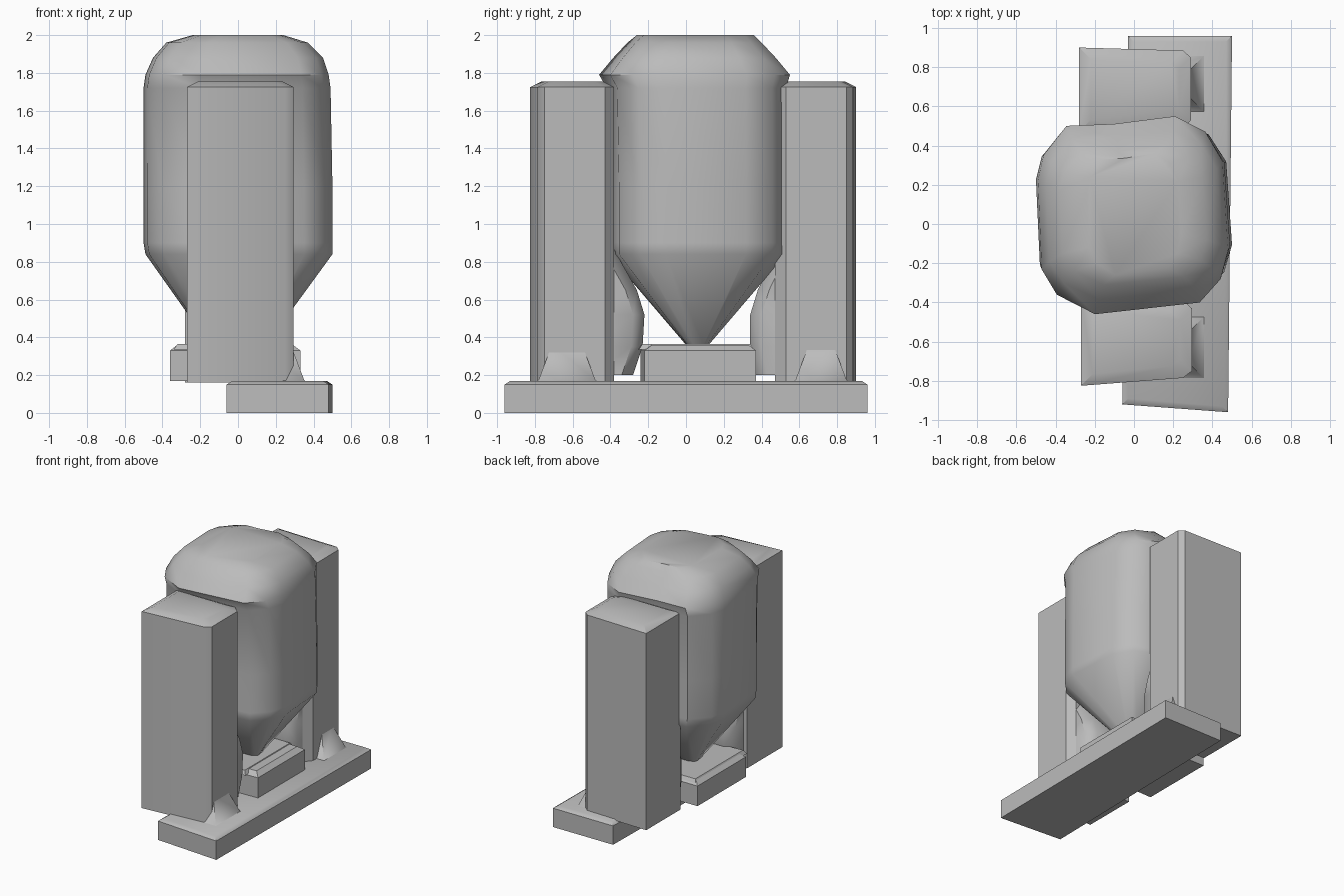
import bpy, bmesh, math

if "Cube" in bpy.data.objects:
    bpy.data.objects.remove(bpy.data.objects["Cube"])

grey = bpy.data.materials.new("warm grey")
grey.diffuse_color = (0.5, 0.5, 0.5, 1)
grey.use_nodes = True
grey.node_tree.nodes["Principled BSDF"].inputs["Base Color"].default_value = grey.diffuse_color


def loft(name, rings, angle=35):
    """Skin a stack of equal-length rings of 3D points and cap both ends."""
    bm = bmesh.new()
    vs = [[bm.verts.new(p) for p in ring] for ring in rings]
    n = len(vs[0])
    for a, b in zip(vs, vs[1:]):
        for i in range(n):
            j = (i + 1) % n
            bm.faces.new((a[i], a[j], b[j], b[i]))
    bm.faces.new(vs[0])
    bm.faces.new(vs[-1])
    bmesh.ops.recalc_face_normals(bm, faces=bm.faces)
    me = bpy.data.meshes.new(name)
    bm.to_mesh(me)
    bm.free()
    me.materials.append(grey)
    ob = bpy.data.objects.new(name, me)
    bpy.context.collection.objects.link(ob)
    bpy.ops.object.select_all(action='DESELECT')
    ob.select_set(True)
    bpy.context.view_layer.objects.active = ob
    bpy.ops.object.shade_smooth_by_angle(angle=math.radians(angle))
    return ob


def ring(outline, z, inset=0.0):
    """Outline at height z, pulled in toward its centre by a fixed distance."""
    cx = sum(p[0] for p in outline) / len(outline)
    cy = sum(p[1] for p in outline) / len(outline)
    pull = lambda v, c: v - math.copysign(inset, v - c)
    return [(pull(x, cx), pull(y, cy), z) for x, y in outline]


# Tank: one rounded outline, stretched to the extents of each level
outline = [(-.35, .51), (-.10, .52), (.22, .56), (.38, .48), (.47, .33), (.50, -.13),
           (.46, -.28), (.35, -.40), (-.20, -.46), (-.40, -.36), (-.48, -.23),
           (-.50, .23), (-.47, .36)]
unit = [(x + .5, (y + .46) / 1.02) for x, y in outline]
levels = [(.36, -.15, .15, .00, .12), (.84, -.49, .50, -.41, .53),
          (.90, -.50, .50, -.41, .53), (1.2, -.50, .50, -.41, .53),
          (1.72, -.50, .49, -.42, .53), (1.79, -.49, .48, -.46, .55),
          (1.88, -.45, .45, -.385, .475), (1.96, -.38, .37, -.31, .40),
          (2.0, -.24, .24, -.26, .36)]
loft("tank", [[(x0 + u * (x1 - x0), y0 + v * (y1 - y0), z) for u, v in unit]
              for z, x0, x1, y0, y1 in levels], 45)

# Long base slab, offset to the right, with softened top edges
base = [(-.06, -.92), (.48, -.96), (.50, .96), (-.03, .96)]
loft("base", [ring(base, 0), ring(base, .15), ring(base, .17, .03)])

# Pad under the tank
pad = [(-.36, -.24), (.33, -.22), (.33, .37), (-.36, .37)]
loft("pad", [ring(pad, .17), ring(pad, .33), ring(pad, .36, .04)])
rim = [(-.34, -.28), (.24, -.25), (.24, .36), (-.34, .36)]
loft("pad_rim", [ring(rim, .335), ring(rim, .365, .02)])

# Front and back pillars with shallow raised roofs
front = [(-.27, -.825), (.25, -.785), (.295, -.75), (.295, -.43), (.24, -.38), (-.27, -.38)]
back = [(-.28, .90), (.25, .885), (.29, .85), (.29, .53), (.24, .47), (-.28, .47)]
for name, plan in (("front_pillar", front), ("back_pillar", back)):
    loft(name, [ring(plan, .16), ring(plan, 1.725), ring(plan, 1.755, .06)])

# Foot flare and inner buttress of each pillar: side is the direction along y
for name, side, root, tips in (("front", -1, .50, (.28, .23, .22, .26, .40)),
                               ("back", 1, .60, (.37, .34, .34, .38, .50))):
    lo, hi = (.45, .81) if side < 0 else (.55, .88)
    foot = [(-.02, side * lo), (.38, side * lo), (.38, side * hi), (-.02, side * hi)]
    loft(name + "_foot", [ring(foot, .15), ring(foot, .175, .03), ring(foot, .36, .10)], 60)
    rings = []
    for z, tip in zip((.20, .35, .52, .65, .90), tips):
        rings.append([(-.24, side * root, z), (.24, side * root, z),
                      (.24, side * (tip + .06), z), (.17, side * tip, z),
                      (-.17, side * tip, z), (-.24, side * (tip + .06), z)])
    loft(name + "_buttress", rings, 50)
